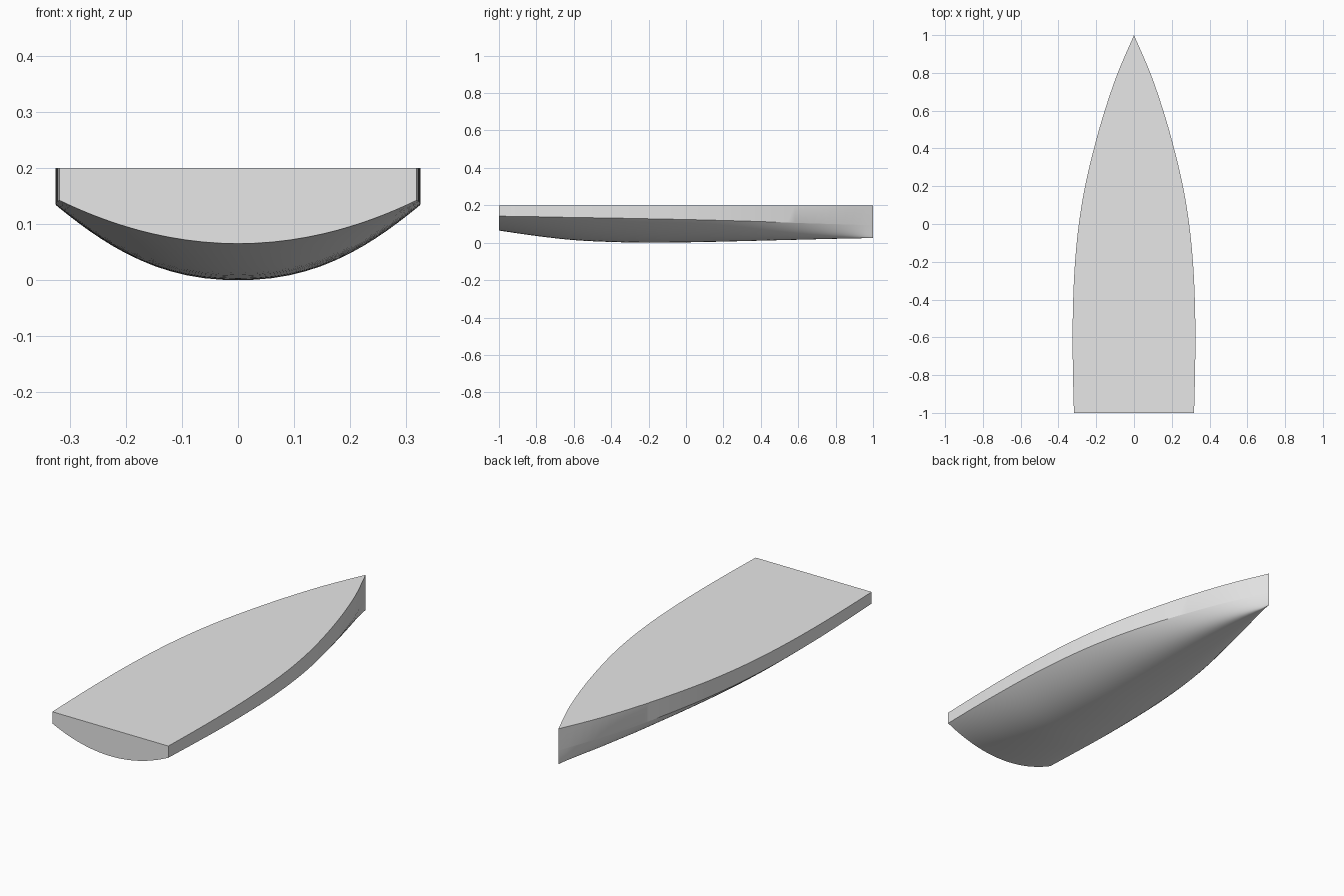
import bpy, bmesh, math

cube = bpy.data.objects.get("Cube")
if cube:
    bpy.data.objects.remove(cube, do_unlink=True)

DECK = 0.2
STATIONS = 48
SEGS = 16

# Lines of the hull, one value per listed y position
YS = [-1, -0.8, -0.6, -0.4, -0.2, 0, 0.2, 0.4, 0.6, 0.8, 1]
HALF_WIDTH = [0.318, 0.323, 0.325, 0.322, 0.312, 0.292, 0.259, 0.212, 0.155, 0.086, 0]
CHINE = [0.142, 0.139, 0.135, 0.132, 0.128, 0.124, 0.119, 0.113, 0.106, 0.1, 0.094]
KEEL = [0.065, 0.036, 0.014, 0.004, 0, 0.002, 0.006, 0.011, 0.016, 0.021, 0.025]
FULLNESS = [2, 2.05, 2.1, 2.15, 2.2, 2.25, 2.35, 2.6, 3, 3.5, 4]


def fair(vals, y):
    """Smooth curve through the evenly spaced values."""
    f = (y + 1) * 5
    i = min(int(f), len(vals) - 2)
    t = f - i
    b, c = vals[i], vals[i + 1]
    a = vals[i - 1] if i > 0 else 2 * b - c
    d = vals[i + 2] if i + 2 < len(vals) else 2 * c - b
    return b + 0.5 * t * (c - a + t * (2*a - 5*b + 4*c - d + t * (3*(b - c) + d - a)))


def section(y):
    """Cross-section from the right deck edge, under the keel, to the left."""
    w, c, k, n = (fair(v, y) for v in (HALF_WIDTH, CHINE, KEEL, FULLNESS))
    pts = [(-w, y, DECK)]
    for j in range(-SEGS, SEGS + 1):
        u = math.sin(j / SEGS * math.pi / 2)
        pts.append((w * u, y, k + (c - k) * abs(u) ** n))
    return pts + [(w, y, DECK)]


# Hull: lofted skin, flat transom and flat deck
bm = bmesh.new()
rows = [[bm.verts.new(p) for p in section(-1 + 2 * i / STATIONS)]
        for i in range(STATIONS + 1)]
for r, s in zip(rows, rows[1:]):
    for j in range(len(r) - 1):
        bm.faces.new((r[j], r[j + 1], s[j + 1], s[j]))
    bm.faces.new((r[0], s[0], s[-1], r[-1]))
bm.faces.new(rows[0])
bmesh.ops.remove_doubles(bm, verts=bm.verts, dist=0.0002)
bmesh.ops.dissolve_degenerate(bm, edges=bm.edges, dist=0.0001)
bmesh.ops.recalc_face_normals(bm, faces=bm.faces)
mesh = bpy.data.meshes.new("hull")
bm.to_mesh(mesh)
bm.free()
hull = bpy.data.objects.new("hull", mesh)
bpy.context.collection.objects.link(hull)

# Plain grey paint
grey = bpy.data.materials.new("light grey")
grey.use_nodes = True
grey.diffuse_color = (0.8, 0.8, 0.8, 1)
grey.node_tree.nodes["Principled BSDF"].inputs["Base Color"].default_value = (0.8, 0.8, 0.8, 1)
mesh.materials.append(grey)

bpy.ops.object.select_all(action='DESELECT')
hull.select_set(True)
bpy.context.view_layer.objects.active = hull
bpy.ops.object.shade_smooth_by_angle(angle=math.radians(30))
